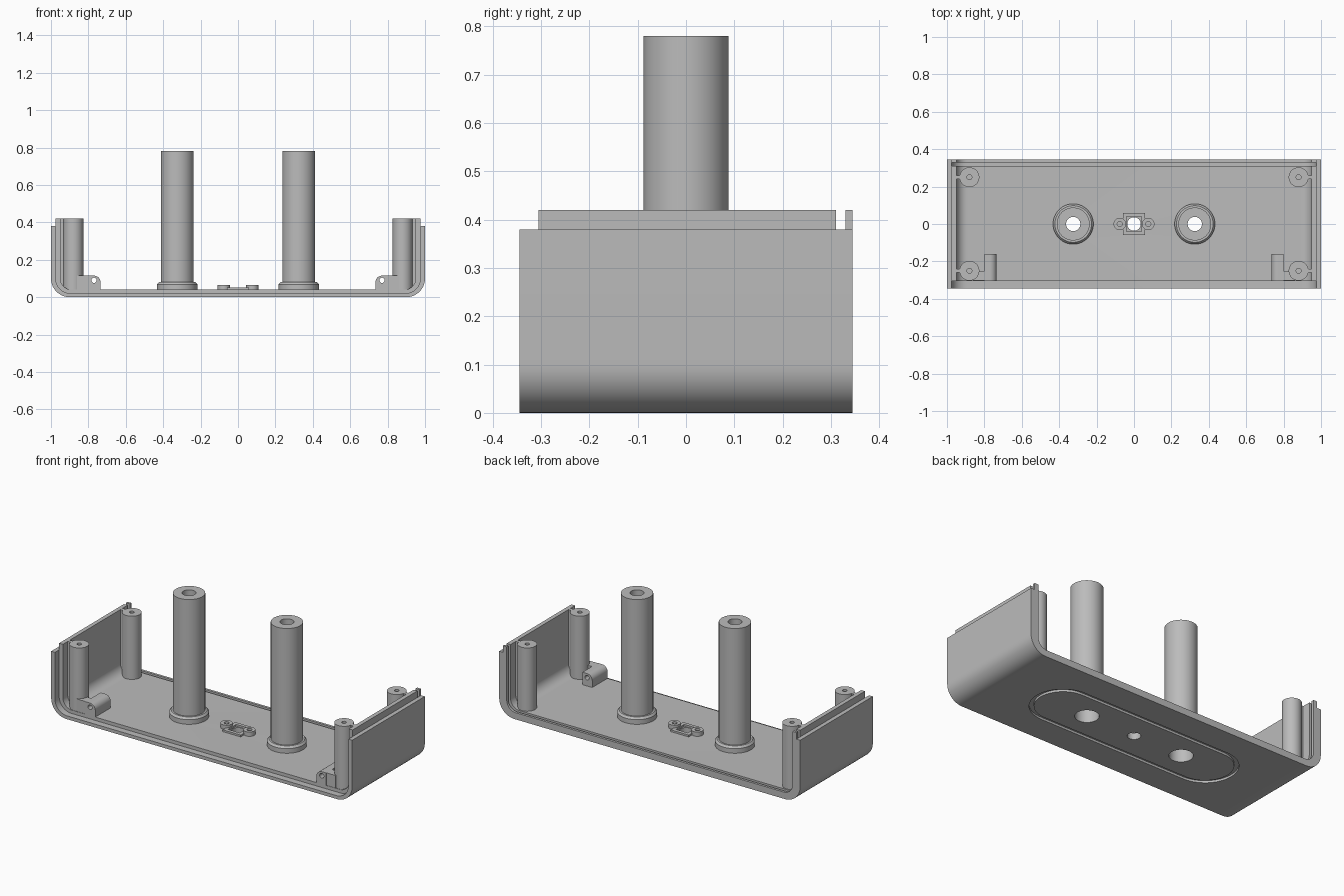
import bpy, bmesh, math
from mathutils import Matrix

if "Cube" in bpy.data.objects:
    bpy.data.objects.remove(bpy.data.objects["Cube"], do_unlink=True)

GREY = (0.5, 0.5, 0.5, 1)
plastic = bpy.data.materials.new("grey plastic")
plastic.use_nodes = True
plastic.diffuse_color = GREY
plastic.node_tree.nodes["Principled BSDF"].inputs["Base Color"].default_value = GREY
parts = []


def finish(name, bm, keep=True):
    bmesh.ops.recalc_face_normals(bm, faces=bm.faces)
    mesh = bpy.data.meshes.new(name)
    bm.to_mesh(mesh)
    bm.free()
    mesh.materials.append(plastic)
    obj = bpy.data.objects.new(name, mesh)
    bpy.context.collection.objects.link(obj)
    if keep:
        parts.append(obj)
    return obj


def prism(name, outline, start, end, axis="Y", keep=True):
    """Extrude an outline: (x, z) along Y or (x, y) along Z."""
    bm = bmesh.new()
    place = (lambda p: (p[0], start, p[1])) if axis == "Y" else (lambda p: (p[0], p[1], start))
    face = bm.faces.new([bm.verts.new(place(p)) for p in outline])
    moved = bmesh.ops.extrude_face_region(bm, geom=[face])["geom"]
    step = (0, end - start, 0) if axis == "Y" else (0, 0, end - start)
    bmesh.ops.translate(bm, verts=[v for v in moved if isinstance(v, bmesh.types.BMVert)], vec=step)
    return finish(name, bm, keep)


def lathe(name, profile, x, y, steps=48):
    """Turn a closed (radius, z) loop about an upright axis."""
    bm = bmesh.new()
    rings = []
    for i in range(steps):
        a = math.tau * i / steps
        rings.append([bm.verts.new((x + r * math.cos(a), y + r * math.sin(a), z)) for r, z in profile])
    n = len(profile)
    for i in range(steps):
        a, b = rings[i], rings[(i + 1) % steps]
        for j in range(n):
            k = (j + 1) % n
            bm.faces.new((a[j], b[j], b[k], a[k]))
    return finish(name, bm)


def arc(cx, cy, r, a0, a1, steps):
    return [(cx + r * math.cos(math.radians(a0 + (a1 - a0) * i / steps)),
             cy + r * math.sin(math.radians(a0 + (a1 - a0) * i / steps))) for i in range(steps + 1)]


def circle(cx, cy, r, steps=40):
    return arc(cx, cy, r, 0, 360, steps)[:-1]


def box(x0, x1, y0, y1):
    return [(x0, y0), (x1, y0), (x1, y1), (x0, y1)]


def trough(w, base, r, top):
    """Open U path with rounded lower corners."""
    return ([(-w, top)] + arc(r - w, base + r, r, 180, 270, 12)
            + arc(w - r, base + r, r, 270, 360, 12) + [(w, top)])


def stadium(half, r):
    return arc(half, 0, r, -90, 90, 24) + arc(-half, 0, r, 90, 270, 24)


def cut(obj, cutter):
    cutter.hide_render = True
    mod = obj.modifiers.new("cut", "BOOLEAN")
    mod.operation, mod.solver, mod.object = "DIFFERENCE", "EXACT", cutter
    bpy.context.view_layer.objects.active = obj
    bpy.ops.object.modifier_apply(modifier=mod.name)
    bpy.data.objects.remove(cutter, do_unlink=True)


FLOOR, TOP, BACK, COLUMN_X = 0.04, 0.42, 0.345, 0.325

# Outer shell, inner lip, and the narrow lip behind the rear panel slot
outer = trough(1.0, 0, 0.1, 0.38)
middle_low = trough(0.975, 0.02, 0.08, 0.38)
middle = trough(0.975, 0.02, 0.08, TOP)
inner = trough(0.95, FLOOR, 0.06, TOP)
shell = prism("outer_shell", outer + middle_low[::-1], -BACK, BACK)
liner = prism("inner_lip", middle + inner[::-1], -0.305, 0.31)
prism("rear_lip", middle + inner[::-1], 0.33, BACK)

# Openings through the floor
for body in (shell, liner):
    for x, r in ((-COLUMN_X, 0.065), (0, 0.036), (COLUMN_X, 0.065)):
        cut(body, prism("hole_cutter", circle(x, 0, r), -0.1, 0.1, "Z", False))

# Oval groove underneath
groove = prism("groove_cutter", stadium(0.49, 0.18), -0.05, 0.013, "Z", False)
cut(groove, prism("groove_core", stadium(0.49, 0.155), -0.1, 0.1, "Z", False))
cut(shell, groove)

for side, s in (("left", 1), ("right", -1)):
    # Tall hollow columns with a flared foot
    lathe(side + "_column", [
        (0.038, 0.78), (0.088, 0.78), (0.088, 0.08), (0.098, 0.08), (0.108, 0.068),
        (0.108, FLOOR), (0.065, FLOOR), (0.065, 0.7), (0.038, 0.7)], s * COLUMN_X, 0, 64)

    # Corner screw posts tied to the walls by ribs
    for end, y in (("front", -0.25), ("back", 0.25)):
        lathe(f"{side}_{end}_post", [
            (0.013, TOP), (0.053, TOP), (0.053, FLOOR), (0.013, FLOOR)], s * 0.88, y)
        prism(f"{side}_{end}_rib", box(s * 0.93, s * 0.955, y - 0.01, y + 0.01), FLOOR, TOP, "Z")

    # Front hinge lugs with a bore, and the web joining them to the posts
    lug = [(0.8, FLOOR), (0.735, FLOOR)] + arc(0.77, 0.08, 0.035, 180, 90, 10) + [(0.8, 0.115)]
    lug = prism(side + "_lug", [(s * x, z) for x, z in lug], -0.305, -0.16)
    cut(lug, prism("bore_cutter", circle(s * 0.77, 0.09, 0.014, 24), -0.5, 0, "Y", False))
    prism(side + "_lug_web", box(s * 0.8, s * 0.86, FLOOR, 0.115), -0.303, -0.25)

    # Small bosses of the centre mount
    lathe(side + "_mount_boss", [
        (0.014, 0.066), (0.033, 0.066), (0.033, FLOOR), (0.014, FLOOR)], s * 0.076, 0, 32)

# Square frame of the centre mount
frame = prism("mount_frame", box(-0.06, 0.06, -0.06, 0.06), FLOOR, 0.051, "Z")
cut(frame, prism("frame_cutter", box(-0.039, 0.039, -0.039, 0.039), 0, 0.1, "Z", False))
for x in (-0.076, 0.076):
    cut(frame, prism("boss_cutter", circle(x, 0, 0.03, 32), 0, 0.1, "Z", False))

# Smooth curved walls, keep edges crisp
bpy.ops.object.select_all(action="DESELECT")
for obj in parts:
    obj.select_set(True)
bpy.context.view_layer.objects.active = shell
bpy.ops.object.shade_smooth_by_angle(angle=math.radians(30))
